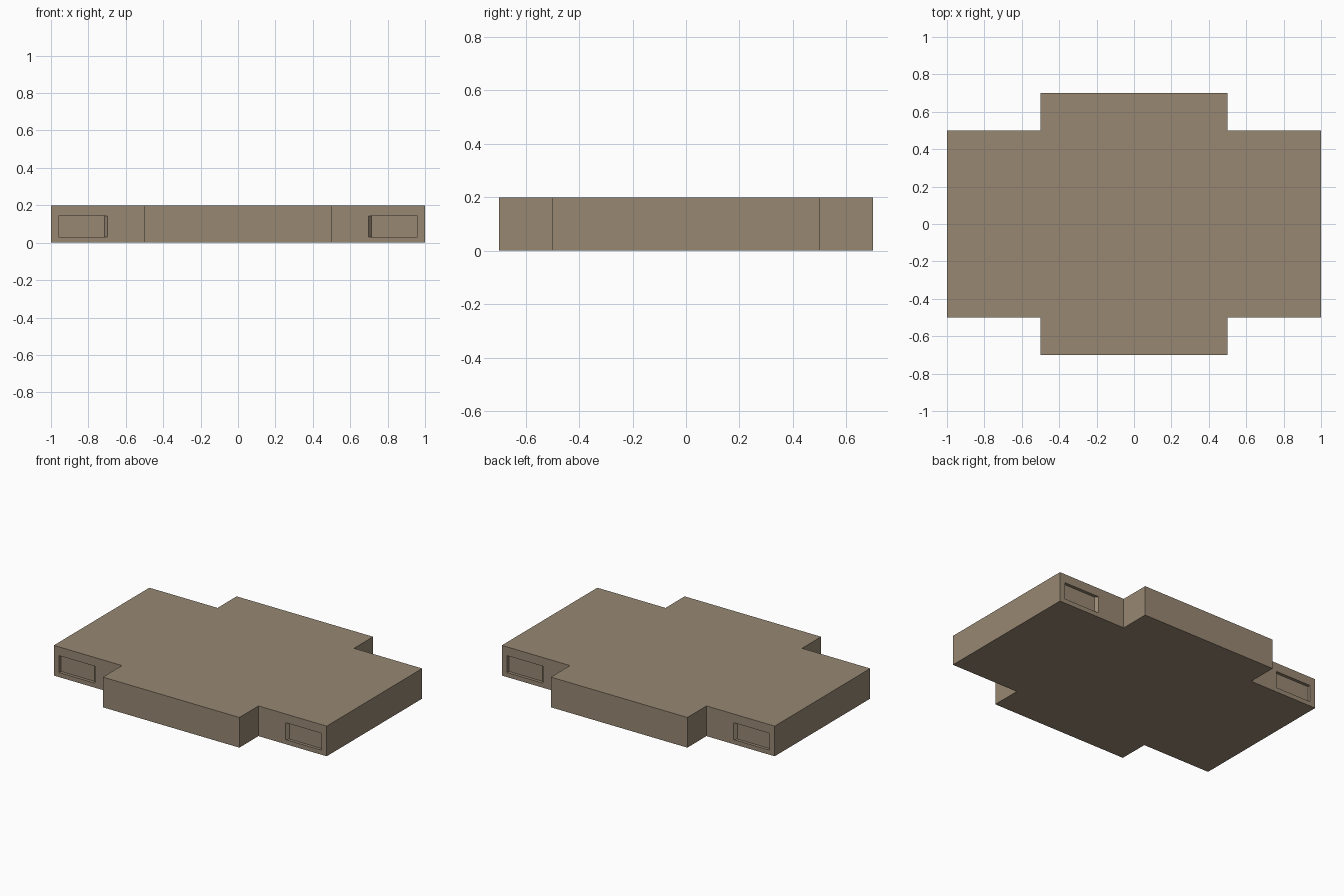
import bpy
import bmesh

if "Cube" in bpy.data.objects:
    bpy.data.objects.remove(bpy.data.objects["Cube"])

HEIGHT = 0.2
DEPTH = 0.02                       # pocket depth
Z_LOW, Z_HIGH = 0.03, 0.142        # pocket bottom and top
X_OUT, X_IN, X_IN_BACK = 0.961, 0.698, 0.714  # inner end wall slopes


def shape_pocket(face, sx, sy, x_in, y):
    """Inset a wall face and place the new loop at the pocket outline."""
    bmesh.ops.inset_individual(bm, faces=[face], thickness=0.01)
    mid = face.calc_center_median()
    for v in face.verts:
        outer = v.co.x * sx > mid.x * sx
        upper = v.co.z > mid.z
        v.co = (sx * (X_OUT if outer else x_in), sy * y,
                Z_HIGH if upper else Z_LOW)


# Cross-shaped slab
bm = bmesh.new()
outline = [(-1, -.5), (-.5, -.5), (-.5, -.7), (.5, -.7), (.5, -.5), (1, -.5),
           (1, .5), (.5, .5), (.5, .7), (-.5, .7), (-.5, .5), (-1, .5)]
base = bm.faces.new([bm.verts.new((x, y, 0)) for x, y in outline])
ext = bmesh.ops.extrude_face_region(bm, geom=[base], use_keep_orig=True)
top = [v for v in ext["geom"] if isinstance(v, bmesh.types.BMVert)]
bmesh.ops.translate(bm, verts=top, vec=(0, 0, HEIGHT))
bmesh.ops.recalc_face_normals(bm, faces=bm.faces[:])

# Shallow pockets in the four set-back front and back walls
walls = []
for f in bm.faces:
    c = f.calc_center_median()
    if abs(f.normal.y) > 0.9 and abs(c.x) > 0.6:
        walls.append((f, 1 if c.x > 0 else -1, 1 if c.y > 0 else -1))
for f, sx, sy in walls:
    shape_pocket(f, sx, sy, X_IN, 0.5)
    shape_pocket(f, sx, sy, X_IN_BACK, 0.5 - DEPTH)

mesh = bpy.data.meshes.new("slab")
bm.normal_update()
bm.to_mesh(mesh)
bm.free()
slab = bpy.data.objects.new("slab", mesh)
bpy.context.collection.objects.link(slab)

# Tan colour
mat = bpy.data.materials.new("tan_stone")
mat.diffuse_color = (0.31, 0.245, 0.17, 1)
mat.use_nodes = True
mat.node_tree.nodes["Principled BSDF"].inputs["Base Color"].default_value = mat.diffuse_color
mesh.materials.append(mat)
